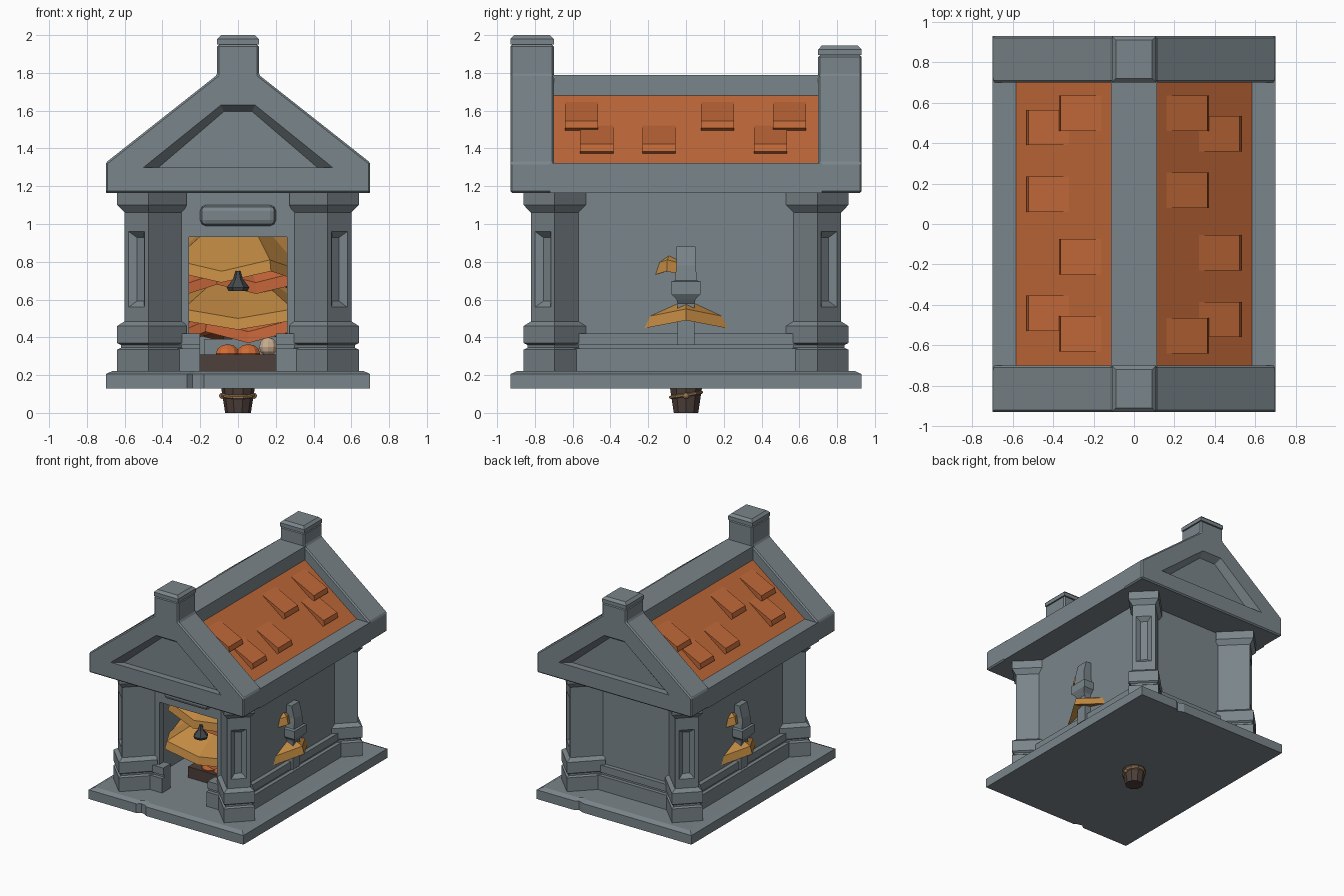
import bpy, bmesh, math

if "Cube" in bpy.data.objects:
    bpy.data.objects.remove(bpy.data.objects["Cube"])

def material(name, rgb):
    m = bpy.data.materials.new(name)
    m.diffuse_color = (*rgb, 1)
    m.use_nodes = True
    m.node_tree.nodes["Principled BSDF"].inputs["Base Color"].default_value = m.diffuse_color
    return m

STONE = material("grey stone", (0.195, 0.235, 0.255))
TILE = material("orange tile", (0.53, 0.14, 0.04))
AMBER = material("amber leaf", (0.53, 0.25, 0.055))
RUST = material("rust leaf", (0.55, 0.13, 0.04))
WOOD = material("dark wood", (0.075, 0.05, 0.042))
IRON = material("dark iron", (0.06, 0.068, 0.075))
BONE = material("bone", (0.58, 0.42, 0.28))
ROPE = material("rope", (0.32, 0.18, 0.08))
PUMPKIN = material("pumpkin", (0.65, 0.15, 0.035))

def finish(bm, name, mat, bevel=0):
    bmesh.ops.recalc_face_normals(bm, faces=bm.faces)
    me = bpy.data.meshes.new(name)
    bm.to_mesh(me)
    bm.free()
    me.materials.append(mat)
    ob = bpy.data.objects.new(name, me)
    bpy.context.collection.objects.link(ob)
    if bevel:
        b = ob.modifiers.new("bevel", 'BEVEL')
        b.width, b.segments, b.limit_method = bevel, 1, 'ANGLE'
    return ob

def loft_mesh(rings):
    """Skin a stack of equal-length rings and cap both ends."""
    bm = bmesh.new()
    vs = [[bm.verts.new(p) for p in r] for r in rings]
    n = len(vs[0])
    for a, b in zip(vs, vs[1:]):
        for i in range(n):
            j = (i + 1) % n
            bm.faces.new((a[i], a[j], b[j], b[i]))
    bm.faces.new(vs[0])
    bm.faces.new(vs[-1])
    return bm

def loft(name, rings, mat, bevel=0):
    return finish(loft_mesh(rings), name, mat, bevel)

def rect(x0, x1, y0, y1, z):
    return [(x0, y0, z), (x1, y0, z), (x1, y1, z), (x0, y1, z)]

def box(name, x0, x1, y0, y1, z0, z1, mat=STONE, bevel=0):
    return loft(name, [rect(x0, x1, y0, y1, z0), rect(x0, x1, y0, y1, z1)], mat, bevel)

def extrude_y(name, prof, y0, y1, mat, bevel=0):
    return loft(name, [[(x, y, z) for x, z in prof] for y in (y0, y1)], mat, bevel)

def circle(r, z, n, x=0, y=0, tilt=0):
    pts = [(r * math.cos(k * math.tau / n), r * math.sin(k * math.tau / n)) for k in range(n)]
    return [(x + a, y + b, z + tilt * b) for a, b in pts]

# base slab with chipped front and back edges
out = [(-.7, -.93), (-.27, -.93), (-.24, -.905), (-.2, -.915), (-.18, -.93), (.7, -.93),
       (.7, .93), (.36, .93), (.33, .91), (.28, .93), (-.7, .93)]
loft("base_slab", [[(x * s, y * t, z) for x, y in out]
     for s, t, z in ((1, 1, .13), (1, 1, .205), (.95, .96, .222))], STONE)

# walls
MOULDINGS = (("lower", .05, .2, .34), ("groove", .02, .34, .36), ("upper", .035, .36, .42))
for s, side in ((-1, "left"), (1, "right")):
    a, b = sorted((s * .415, s * .475))
    box(side + "_wall", a, b, -.645, .645, .2, 1.2)
    a, b = sorted((s * .26, s * .475))
    box(side + "_front_wall", a, b, -.645, -.585, .2, 1.2)
    # plinth mouldings
    for lab, p, z0, z1 in MOULDINGS:
        a, b = sorted((s * .44, s * (.475 + p)))
        box(f"{side}_{lab}_plinth", a, b, -.6, .6, z0, z1)
        a, b = sorted((s * .2, s * .42))
        box(f"{side}_{lab}_front_plinth", a, b, -.645 - p, -.585, z0, z1)
box("back_wall", -.475, .475, .585, .645, .2, 1.2)
for lab, p, z0, z1 in MOULDINGS:
    box(f"back_{lab}_plinth", -.42, .42, .6, .645 + p, z0, z1)
box("door_lintel", -.26, .26, -.645, -.585, .93, 1.2)
plaque = box("door_plaque", -.2, .2, -.685, -.6, .99, 1.1, STONE, .03)
plaque.modifiers[0].segments = 2

# diagonal corner pillars with a V-shaped sunk panel on the outer face
Q = math.sqrt(.5)
def pillar_ring(sx, sy, e, z):
    w, ring = .0884 + e, []
    for along, across in ((e, -w), (e, w), (-.26, w), (-.26, -w)):
        ring.append((sx * (.5375 + (along + across) * Q), sy * (.7575 + (along - across) * Q), z))
    return ring

levels = ((.028, .2), (.028, .335), (.014, .345), (.014, .36), (.028, .37), (.028, .46), (0, .485),
          (0, .53), (0, .99), (0, 1.06), (.028, 1.1), (.028, 1.18))
for sx in (-1, 1):
    for sy in (-1, 1):
        bm = loft_mesh([pillar_ring(sx, sy, e, z) for e, z in levels])
        bmesh.ops.recalc_face_normals(bm, faces=bm.faces)
        bm.normal_update()
        panel = [f for f in bm.faces if abs(f.calc_center_median().z - .76) < .01
                 and f.normal.x * sx > .5 and f.normal.y * sy > .5]
        bmesh.ops.inset_individual(bm, faces=panel, thickness=.042)
        bmesh.ops.inset_individual(bm, faces=panel, thickness=.045, depth=-.03)
        finish(bm, "corner_pillar", STONE)

# gables with chimney blocks and sunk pediments
for s, top, name in ((-1, 2.0, "front_gable"), (1, 1.945, "back_gable")):
    half = [(.7, 1.165), (.7, 1.325), (.11, 1.79), (.11, top - .05)]
    prof = half + [(-x, z) for x, z in reversed(half)]
    g = extrude_y(name, prof, s * .7, s * .93, STONE, 0)
    # chamfered chimney cap
    loft("chimney_cap", [rect(-.11 + e, .11 - e, s * .815 - .115 + e, s * .815 + .115 - e, z)
                         for e, z in ((0, top - .05), (0, top - .02), (.02, top))], STONE)
    def trap(a, b, t, y):
        return [(-a, y, 1.3), (a, y, 1.3), (b, y, t), (-b, y, t)]
    cutter = loft("pediment_cutter", [trap(.42, .075, 1.595, s * .875), trap(.5, .09, 1.63, s * .93),
                                      trap(.5, .09, 1.63, s * 1.0)], STONE)
    b = g.modifiers.new("bevel", 'BEVEL')
    b.width, b.segments, b.limit_method = .01, 1, 'ANGLE'
    m = g.modifiers.new("cut", 'BOOLEAN')
    m.operation, m.object, m.solver = 'DIFFERENCE', cutter, 'EXACT'
    bpy.context.view_layer.objects.active = g
    for mod in [q.name for q in g.modifiers]:
        bpy.ops.object.modifier_apply(modifier=mod)
    bpy.data.objects.remove(cutter)

# roof between the gables
box("roof_underside", -.6, .6, -.72, .72, 1.165, 1.3)
extrude_y("tiled_roof", [(-.6, 1.25), (-.6, 1.309), (-.115, 1.68), (.115, 1.68), (.6, 1.309), (.6, 1.25)],
          -.705, .705, TILE)
box("ridge_beam", -.115, .115, -.72, .72, 1.55, 1.79)
for s in (-1, 1):
    a, b = sorted((s * .585, s * .7))
    box("eave_beam", a, b, -.72, .72, 1.165, 1.322)

# loose raised tiles: (side, row, y start)
upper = {1: (-.64, .08, .46), -1: (-.63, -.25, .46)}
lower = {1: (-.56, -.23, .36), -1: (-.53, .06, .39)}
for s in (-1, 1):
    for x0, starts in ((.16, upper[s]), (.32, lower[s])):
        z0 = 1.68 - (x0 - .115) * .766
        prof = [(x0, z0), (x0 + .203, z0 - .1), (x0 + .212, z0 - .138), (x0 + .19, z0 - .155), (x0, z0 - .01)]
        for y in starts:
            extrude_y("raised_tile", [(s * x, z) for x, z in prof], y, y + .175, TILE)

# side posts breaking through the walls
for s in (-1, 1):
    rings = []
    for x, w, z in ((.53, .045, .36), (.53, .045, .58), (.545, .05, .6), (.565, .08, .63), (.565, .08, .695),
                    (.55, .06, .7), (.545, .05, .78), (.52, .05, .88)):
        rings.append(rect(s * .43, s * x, -w, w, z))
    loft("side_post", rings, STONE)

# layered tree inside with zigzag skirts
def skirt(name, R, low, high, rot, apex, mat):
    def ring(k, dz):
        pts = []
        for i in range(12):
            r = R * k * (1 if i % 2 == 0 else .87)
            a = math.radians(30 * i + rot)
            pts.append((r * math.cos(a), r * math.sin(a), (high if i % 2 == 0 else low) + dz))
        return pts
    loft(name, [ring(.2, .07), ring(1, 0), ring(.97, .06), circle(.07, apex, 12)], mat)

skirt("bottom_foliage", .46, .37, .43, 8, .7, RUST)
skirt("wide_foliage", .6, .44, .49, 0, .78, AMBER)
skirt("middle_foliage", .43, .63, .68, 15, .95, RUST)
skirt("top_foliage", .535, .69, .75, -11, 1.08, AMBER)
loft("trunk", [circle(.08, .22, 6), circle(.06, 1.1, 6)], WOOD)

# chest, pumpkins and bone inside the doorway
box("chest", -.2, .2, -.36, .36, .2, .31, WOOD)
def ball(name, loc, r, squash, mat):
    bm = bmesh.new()
    bmesh.ops.create_uvsphere(bm, u_segments=10, v_segments=6, radius=r)
    for v in bm.verts:
        v.co = (v.co.x + loc[0], v.co.y + loc[1], v.co.z * squash + loc[2])
    finish(bm, name, mat)
for x in (-.055, .055):
    ball("pumpkin", (x, -.28, .315), .065, .75, PUMPKIN)
ball("bone", (.16, -.28, .35), .05, 1, BONE)
box("back_stone", -.18, .18, -.2, -.14, .3, .39)

# hanging lantern
loft("lantern", [circle(.05, .645, 6, 0, -.48), circle(.06, .665, 6, 0, -.48), circle(.025, .71, 6, 0, -.48),
                 circle(.012, .75, 6, 0, -.48)], IRON)

# bucket below the slab with a tilted rope band
loft("bucket", [circle(.068, 0, 10), circle(.1, .2, 10)], WOOD)
loft("rope_band", [circle(r, z, 10, tilt=.15) for r, z in
                   ((.08, .085), (.093, .09), (.094, .1), (.08, .107))], ROPE)
for s in (-1, 1):
    ball("rope_knot", (s * .085, 0, .09), .016, 1, ROPE)
